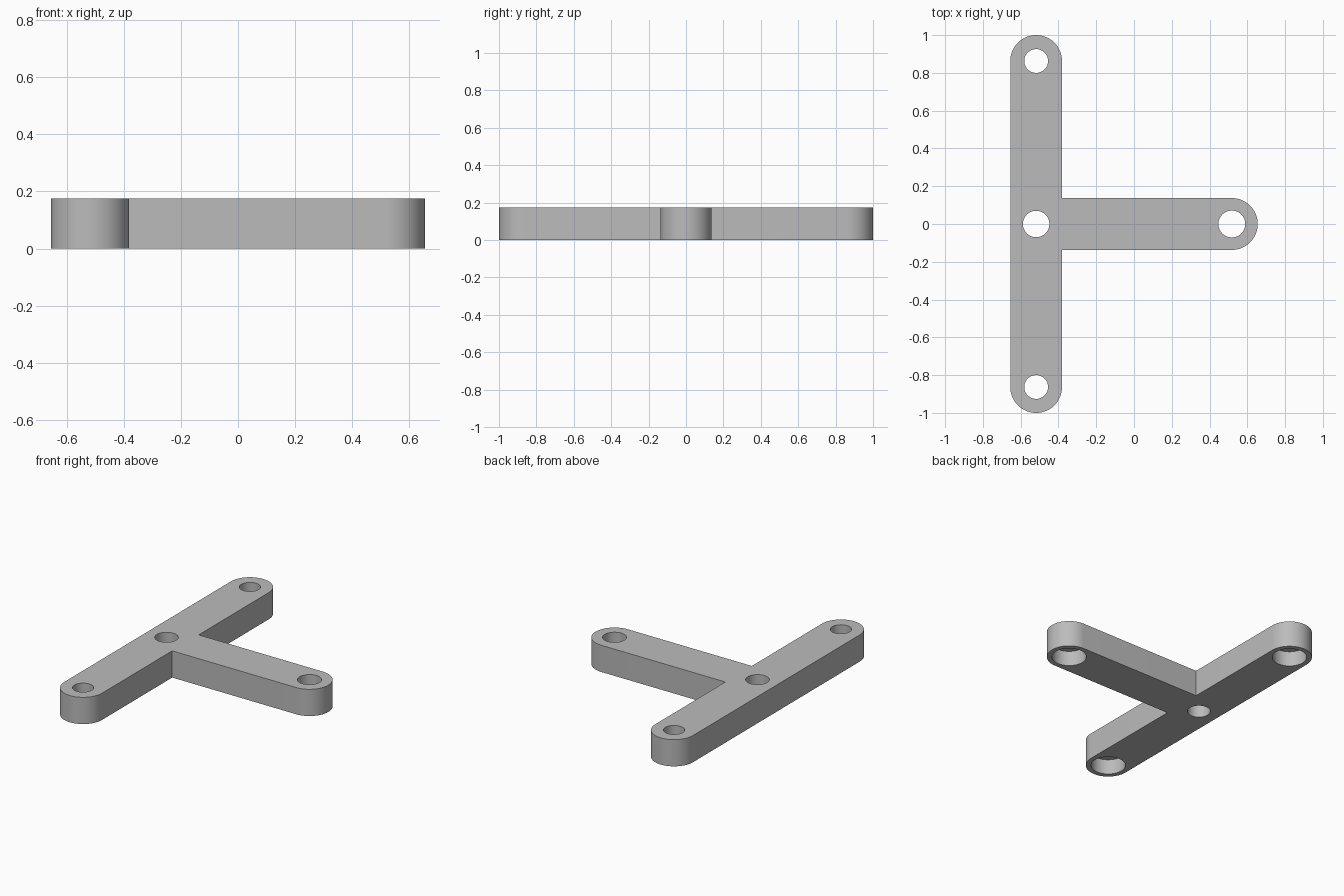
import bpy
import bmesh
from math import pi, cos, sin

cube = bpy.data.objects.get("Cube")
if cube:
    bpy.data.objects.remove(cube, do_unlink=True)

HEIGHT = 0.175
R = 0.137            # half width of the bars
BAR_X = -0.518       # centre line of the long bar
ARM_X = 0.518        # centre of the arm's round end
END_Y = 1 - R        # centre of the long bar's round ends
BORE_R, BORE_DEPTH = 0.105, 0.10

grey = bpy.data.materials.new("Grey")
grey.use_nodes = True
grey.diffuse_color = (0.5, 0.5, 0.5, 1)
grey.node_tree.nodes["Principled BSDF"].inputs["Base Color"].default_value = grey.diffuse_color


def half_round(cx, cy, start, steps=32):
    """Points of a counter-clockwise half circle."""
    angles = [start + pi * i / steps for i in range(steps + 1)]
    return [(cx + R * cos(a), cy + R * sin(a)) for a in angles]


# T-shaped plate: one outline, extruded up
inner = BAR_X + R
outline = (half_round(BAR_X, -END_Y, -pi) + [(inner, -R)]
           + half_round(ARM_X, 0, -pi / 2) + [(inner, R)]
           + half_round(BAR_X, END_Y, 0))
bm = bmesh.new()
base = bm.faces.new([bm.verts.new((x, y, 0)) for x, y in outline])
top = bmesh.ops.extrude_face_region(bm, geom=[base])["geom"]
bmesh.ops.translate(bm, vec=(0, 0, HEIGHT),
                    verts=[v for v in top if isinstance(v, bmesh.types.BMVert)])
bmesh.ops.recalc_face_normals(bm, faces=bm.faces)
mesh = bpy.data.meshes.new("t_bracket")
bm.to_mesh(mesh)
bm.free()
bracket = bpy.data.objects.new("t_bracket", mesh)
bpy.context.collection.objects.link(bracket)
mesh.materials.append(grey)
bpy.context.view_layer.objects.active = bracket


def drill(x, y, radius, z0, z1):
    """Cut a round vertical hole between two heights."""
    bpy.ops.mesh.primitive_cylinder_add(vertices=64, radius=radius, depth=z1 - z0,
                                        location=(x, y, (z0 + z1) / 2))
    cutter = bpy.context.object
    cutter.name = "hole_cutter"
    cutter.hide_render = True
    cutter.data.materials.append(grey)
    bpy.context.view_layer.objects.active = bracket
    mod = bracket.modifiers.new("hole", "BOOLEAN")
    mod.operation = "DIFFERENCE"
    mod.solver = "EXACT"
    mod.object = cutter
    bpy.ops.object.modifier_apply(modifier=mod.name)
    bpy.data.objects.remove(cutter, do_unlink=True)


# Through holes, with wide recesses underneath the three ends
drill(BAR_X, 0, 0.07, -0.1, HEIGHT + 0.1)
for x, y, radius in ((BAR_X, END_Y, 0.063), (BAR_X, -END_Y, 0.063), (ARM_X, 0, 0.071)):
    drill(x, y, radius, -0.1, HEIGHT + 0.1)
    drill(x, y, BORE_R, -0.1, BORE_DEPTH)

# Smooth round walls, sharp rims
bpy.ops.object.select_all(action="DESELECT")
bracket.select_set(True)
bpy.context.view_layer.objects.active = bracket
bpy.ops.object.shade_smooth_by_angle(angle=pi / 6)
